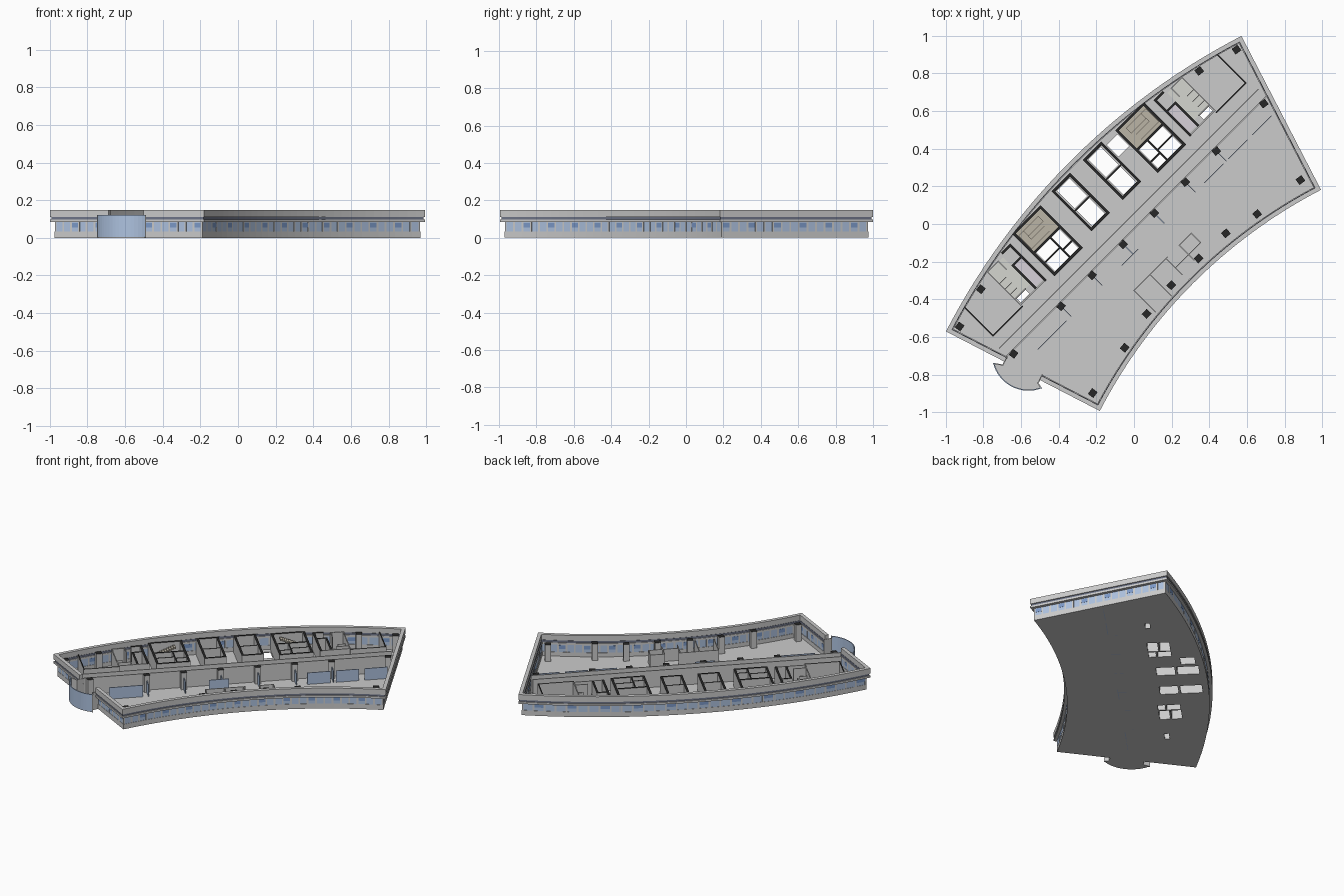
import bpy, bmesh
from math import sin, cos, asin, pi, radians, hypot
from mathutils import Matrix

if "Cube" in bpy.data.objects:
    bpy.data.objects.remove(bpy.data.objects["Cube"])

# Plan is drawn symmetric about local Y (arc centre at (0,-C)), then turned 45 degrees
C, RO, RI, ALPHA = 3.185, 3.66, 2.74, radians(17.65)
GAP = (3.31, 3.10)          # entrance opening in the left end wall (radii)
TOP, WALL = 0.148, 0.12


def material(name, r, g, b):
    m = bpy.data.materials.new(name)
    m.diffuse_color = (r, g, b, 1)
    m.use_nodes = True
    m.node_tree.nodes["Principled BSDF"].inputs["Base Color"].default_value = m.diffuse_color
    return m


GREY = material("wall_grey", .55, .55, .55)
BLACK = material("cut_black", .02, .02, .02)
GLASS = material("glass_blue", .42, .54, .74)
VENT = material("vent_blue", .2, .32, .58)
STRIP = material("strip_dark", .16, .18, .25)
TAN = material("stair_tan", .5, .46, .38)
LILAC = material("lilac_floor", .68, .64, .7)
TILE = material("tile_floor", .66, .67, .63)


class Part:
    """Collects prisms and strips into one named object."""
    def __init__(self, name, mat=None, cap=None):
        self.name, self.mats, self.bm = name, [m for m in (mat, cap) if m], bmesh.new()

    def prism(self, pts, z0, z1):
        lo = [self.bm.verts.new((x, y, z0)) for x, y in pts]
        hi = [self.bm.verts.new((x, y, z1)) for x, y in pts]
        self.bm.faces.new(lo[::-1])
        self.bm.faces.new(hi)
        n = len(pts)
        for i in range(n):
            j = (i + 1) % n
            self.bm.faces.new((lo[i], lo[j], hi[j], hi[i]))

    def rect(self, x0, x1, y0, y1, z0, z1):
        self.prism([(x0, y0), (x1, y0), (x1, y1), (x0, y1)], z0, z1)

    def wall(self, x0, y0, x1, y1, t=.012, z0=0, z1=WALL):
        d = hypot(x1 - x0, y1 - y0)
        ux, uy = (x1 - x0) / d * t / 2, (y1 - y0) / d * t / 2
        self.prism([(x0 - ux + uy, y0 - uy - ux), (x1 + ux + uy, y1 + uy - ux),
                    (x1 + ux - uy, y1 + uy + ux), (x0 - ux - uy, y0 - uy + ux)], z0, z1)

    def room(self, x0, x1, y0, y1, t=.014):
        for a in ((x0, y0, x1, y0), (x0, y1, x1, y1), (x0, y0, x0, y1), (x1, y0, x1, y1)):
            self.wall(*a, t)

    def strip(self, a, b, z0, z1):
        st = [[self.bm.verts.new((p[0], p[1], z)) for p, z in ((p, z0), (p, z1), (q, z1), (q, z0))]
              for p, q in zip(a, b)]
        for s, t in zip(st, st[1:]):
            for k in range(4):
                m = (k + 1) % 4
                self.bm.faces.new((s[k], t[k], t[m], s[m]))
        self.bm.faces.new(st[0])
        self.bm.faces.new(st[-1][::-1])

    def done(self):
        bmesh.ops.recalc_face_normals(self.bm, faces=self.bm.faces)
        self.bm.normal_update()
        if len(self.mats) == 2:
            for f in self.bm.faces:
                f.material_index = int(f.normal.z > .5)
        me = bpy.data.meshes.new(self.name)
        self.bm.to_mesh(me)
        me.transform(Matrix.Rotation(pi / 4, 4, 'Z'))
        for m in self.mats:
            me.materials.append(m)
        ob = bpy.data.objects.new(self.name, me)
        bpy.context.collection.objects.link(ob)
        return ob


def polar(r, t):
    return (r * sin(t), r * cos(t) - C)


def outline(d, n=32):
    """Building outline inset by d, open at the entrance."""
    a = lambda r: ALPHA - asin(d / r)
    o, i = RO - d, RI + d
    return ([polar(GAP[0], -a(GAP[0]))]
            + [polar(o, a(o) * (2 * k / n - 1)) for k in range(n + 1)]
            + [polar(i, a(i) * (1 - 2 * k / n)) for k in range(n + 1)]
            + [polar(GAP[1], -a(GAP[1]))])


def end_pt(r, out):
    """Point beside the left end wall: radius r, distance out."""
    x, y = polar(r, -ALPHA)
    return (x - out * cos(ALPHA), y - out * sin(ALPHA))


# Facade: sill, glazing, overhanging parapet bands
for name, mat, z0, z1, d0, d1 in (
        ("facade_sill", GREY, 0, .034, .018, .03),
        ("facade_glazing", GLASS, .034, .085, .02, .027),
        ("parapet_lower_band", GREY, .085, .098, 0, .03),
        ("parapet_dark_strip", STRIP, .098, .112, .006, .026),
        ("parapet_upper_band", GREY, .112, TOP, 0, .024)):
    p = Part(name, mat)
    p.strip(outline(d0), outline(d1), z0, z1)
    p.done()

# Mullions and opening vents along the glazing
mull, vents = Part("mullions", GREY), Part("opening_vents", VENT)
path, count = outline(.0235), 0
for (x0, y0), (x1, y1) in zip(path, path[1:]):
    n = max(1, round(hypot(x1 - x0, y1 - y0) / .05))
    for k in range(n):
        f, g = k / n, (k + 1) / n
        ax, ay, bx, by = (x0 + (x1 - x0) * f, y0 + (y1 - y0) * f, x0 + (x1 - x0) * g, y0 + (y1 - y0) * g)
        s = .002 / hypot(bx - ax, by - ay)
        mull.wall(ax, ay, ax + (bx - ax) * s, ay + (by - ay) * s, .009, .034, .085)
        if count % 3 == 1:
            vents.wall(ax * .85 + bx * .15, ay * .85 + by * .15, ax * .15 + bx * .85, ay * .15 + by * .85,
                       .0085, .056, .08)
        count += 1
mull.done()
vents.done()

# Floor slab with shaft openings
floor = Part("floor_slab", GREY)
floor.prism(outline(.02), 0, .006)
floor_ob = floor.done()
cut = Part("shaft_cutter")
for s in (-1, 1):
    for x0, x1, y0, y1 in ((.30, .36, .12, .165), (.37, .475, .12, .185), (.30, .36, .175, .26),
                           (.37, .475, .195, .26), (.07, .165, .28, .415), (.07, .165, .15, .265),
                           (.655, .72, .13, .16)):
        cut.rect(*sorted((s * x0, s * x1)), y0, y1, -.1, .1)
cut.rect(.195, .275, .31, .40, -.1, .1)
cut_ob = cut.done()
cut_ob.hide_render = True
mod = floor_ob.modifiers.new("shafts", 'BOOLEAN')
mod.operation, mod.solver, mod.object = 'DIFFERENCE', 'EXACT', cut_ob
bpy.context.view_layer.objects.active = floor_ob
bpy.ops.object.modifier_apply(modifier=mod.name)
bpy.data.objects.remove(cut_ob)

# Curved glass entrance lobby
arc = lambda R: [end_pt(3.215 + R * sin(radians(a)), -.094 + R * cos(radians(a))) for a in range(48, -49, -6)]
lobby = Part("entrance_glass", GLASS)
lobby.strip(arc(.194), arc(.188), .004, WALL)
lobby.done()
lobby = Part("entrance_floor", GREY)
lobby.prism(arc(.192) + [end_pt(GAP[1], .02), end_pt(GAP[1], -.021), end_pt(GAP[0], -.021), end_pt(GAP[0], .02)],
            0, .006)
lobby.done()
jamb = Part("entrance_jambs", GREY)
for r, q in ((3.358, GAP[0]), (3.072, GAP[1])):
    jamb.wall(*end_pt(r, .035), *end_pt(q, .02), .006)
    jamb.wall(*end_pt(q, .02), *end_pt(q, -.03), .006)
jamb.done()

# Columns: middle row, inner row, outer corner pairs
cols = Part("columns", GREY, BLACK)
spots = [(u, -.035) for u in (-.94, -.583, -.35, -.117, .117, .35, .583, .94)]
spots += [(-.79, -.48), (-.50, -.43), (-.29, -.385), (-.09, -.37), (.113, -.372), (.31, -.38), (.50, -.425),
          (.79, -.46)]
spots += [(s * u, v) for s in (-1, 1) for u, v in ((1.04, .27), (.82, .33))]
for u, v in spots:
    t = u / (v + C) / 2
    cols.wall(u - .001 * cos(t), v + .001 * sin(t), u + .001 * cos(t), v - .001 * sin(t), .036)
cols.done()

# Service core, mirrored about the centre line
core = Part("core_walls", GREY, BLACK)
thin = Part("partitions", GREY)
tan, lilac, tile = Part("stair_floor", TAN), Part("lilac_floor", LILAC), Part("washroom_floor", TILE)
stairs = Part("stairs", TAN)
for s in (-1, 1):
    m = lambda a, b: sorted((s * a, s * b))
    core.room(*m(.287, .487), .267, .415)            # stairwell
    core.room(*m(.287, .487), .11, .267)             # lift block
    core.wall(s * .365, .11, s * .365, .267, .008)
    core.wall(s * .365, .19, s * .487, .19, .008)
    core.wall(s * .287, .17, s * .365, .17, .008)
    core.room(*m(.055, .18), .14, .425)              # plant room
    core.wall(s * .055, .272, s * .18, .272, .008)
    core.wall(s * .545, .125, s * .545, .385, .014)  # washrooms
    core.wall(s * .61, .13, s * .61, .30)
    core.wall(s * .545, .30, s * .61, .30)
    core.wall(s * .545, .385, s * .60, .385, .014)
    core.wall(s * .95, .325, s * .95, .11, .007)     # end office
    core.wall(s * .95, .11, s * .73, .11, .007)
    thin.wall(s * .73, .125, s * .73, .37, .006)
    thin.wall(s * .545, .123, s * .73, .123, .006)
    thin.wall(s * .65, .37, s * .73, .37, .006)
    thin.wall(s * .65, .165, s * .73, .165, .006)
    thin.wall(s * .65, .31, s * .65, .37, .006)
    for k in range(3):
        thin.wall(s * .68, .2 + .04 * k, s * .727, .2 + .04 * k, .004, 0, .08)
    tan.rect(*m(.294, .48), .274, .408, .006, .008)
    lilac.rect(*m(.552, .604), .136, .294, .006, .008)
    tile.rect(*m(.616, .727), .165, .367, .006, .008)
    for k in range(8):
        x = .33 + .014 * k
        stairs.rect(*m(x, x + .014), .29, .33, .008, .013 + .006 * k)
        stairs.rect(*m(x, x + .014), .35, .39, .098 - .006 * k, .108 - .006 * k)
    stairs.rect(*m(.442, .478), .29, .39, .05, .057)

# Corridor walls and small offices on the inner side
thin.wall(-.97, -.018, .97, -.018, .006)
thin.wall(-.97, .04, .97, .04, .006)
thin.wall(-.25, -.25, .0, -.25, .005, 0, .09)
thin.wall(.09, -.25, .18, -.25, .005, 0, .09)
for u, v in ((-.25, -.41), (-.13, -.41), (-.01, -.37), (.09, -.36), (.18, -.32)):
    thin.wall(u, -.25, u, v, .005, 0, .09)
thin.wall(-.01, -.32, .18, -.32, .005, 0, .09)
for p in (core, thin, tan, lilac, tile, stairs):
    p.done()

# Glass office screens off the middle column row
screens = Part("glass_screens", GLASS)
for u in (-.583, -.35, -.117, .117, .35, .583):
    screens.wall(u, -.055, u, -.11, .005, 0, .085)
for a, b in ((-.83, -.62), (-.2, -.08), (.42, .56), (.6, .74), (.78, .92)):
    screens.wall(a, -.11, b, -.11, .005, 0, .085)
screens.done()
